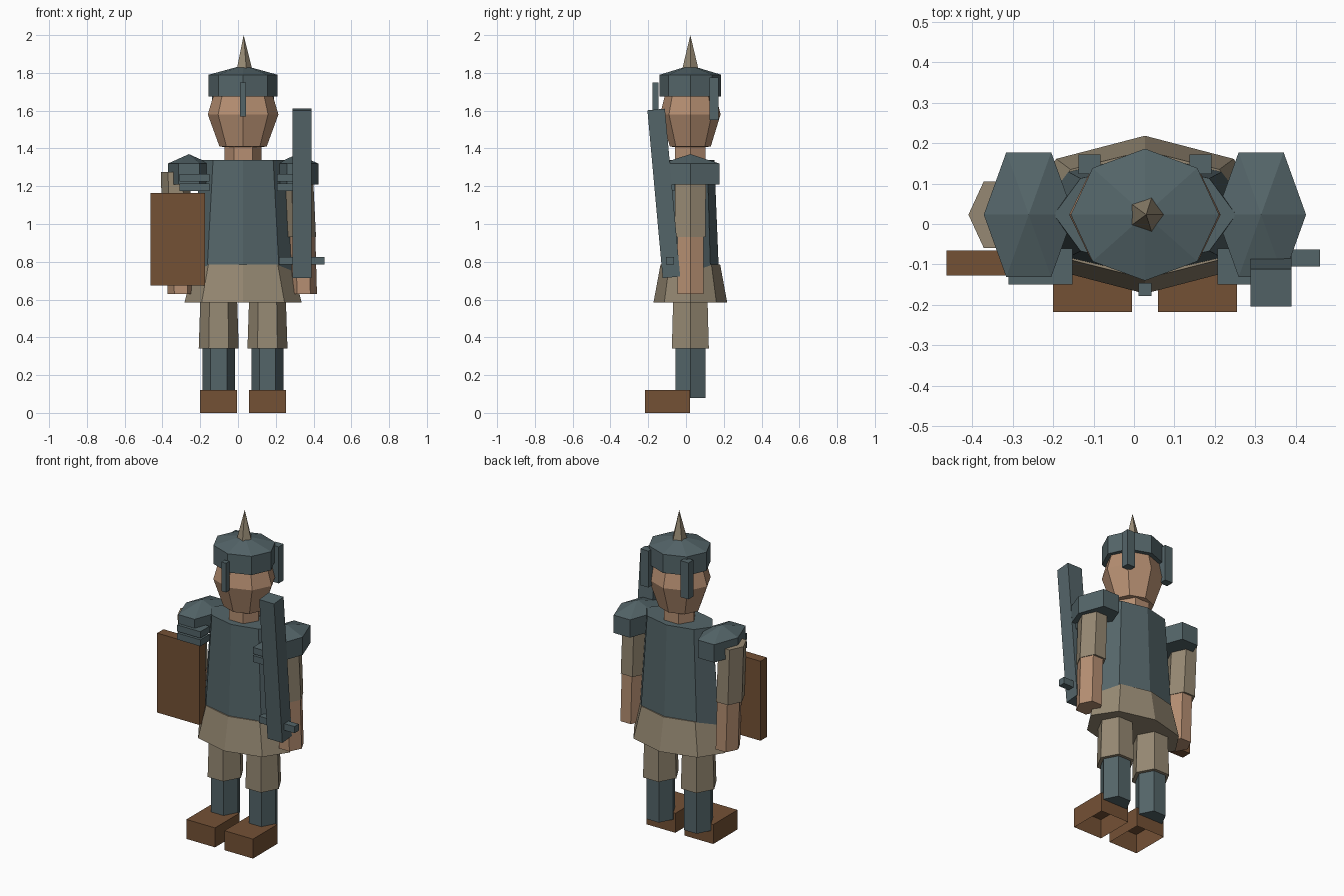
import bpy, bmesh, math
from mathutils import Matrix

if "Cube" in bpy.data.objects:
    bpy.data.objects.remove(bpy.data.objects["Cube"])

CX, CY = 0.027, 0.023   # body axis


def material(name, srgb):
    m = bpy.data.materials.new(name)
    m.diffuse_color = [((c / 255 + 0.055) / 1.055) ** 2.4 for c in srgb] + [1]
    m.use_nodes = True
    m.node_tree.nodes["Principled BSDF"].inputs["Base Color"].default_value = m.diffuse_color
    return m


STEEL = material("dark_steel", (84, 101, 105))
CLOTH = material("tan_cloth", (150, 137, 115))
SKIN = material("skin", (182, 143, 114))
LEATHER = material("brown_leather", (116, 81, 53))


def finish(name, bm, mat):
    bmesh.ops.recalc_face_normals(bm, faces=bm.faces)
    me = bpy.data.meshes.new(name)
    bm.to_mesh(me)
    bm.free()
    me.materials.append(mat)
    ob = bpy.data.objects.new(name, me)
    bpy.context.collection.objects.link(ob)
    return ob


def loft(name, mat, sides, rings):
    """Stacked elliptical rings (x, y, z, rx, ry), bottom to top; rx = 0 makes a point."""
    bm = bmesh.new()
    loops = []
    for x, y, z, rx, ry in rings:
        if rx == 0:
            loops.append([bm.verts.new((x, y, z))])
            continue
        angles = [2 * math.pi * i / sides for i in range(sides)]
        loops.append([bm.verts.new((x + rx * math.cos(a), y + ry * math.sin(a), z)) for a in angles])
    for lo, hi in zip(loops, loops[1:]):
        for i in range(sides):
            j = (i + 1) % sides
            quad = [lo[i % len(lo)], lo[j % len(lo)], hi[j % len(hi)], hi[i % len(hi)]]
            bm.faces.new(list(dict.fromkeys(quad)))
    for end in (loops[0], loops[-1]):
        if len(end) > 2:
            bm.faces.new(end)
    return finish(name, bm, mat)


def box(name, mat, xr, yr, zr, tilt=0, open_bottom=False):
    bm = bmesh.new()
    bmesh.ops.create_cube(bm, size=1)
    if open_bottom:
        bm.normal_update()
        low = [f for f in bm.faces if f.normal.z < -0.5]
        bmesh.ops.delete(bm, geom=low, context='FACES')
    mid = [(r[0] + r[1]) / 2 for r in (xr, yr, zr)]
    size = [r[1] - r[0] for r in (xr, yr, zr)]
    bm.transform(Matrix.Translation(mid) @ Matrix.Rotation(tilt, 4, 'X') @ Matrix.Diagonal(size + [1]))
    return finish(name, bm, mat)


# Head, neck and helmet
loft("head", SKIN, 8, [(CX, CY, 1.40, 0, 0), (CX, CY, 1.41, 0.125, 0.108),
                       (CX, CY, 1.58, 0.187, 0.16), (CX, CY, 1.72, 0.145, 0.125)])
loft("neck", SKIN, 6, [(CX, CY, 1.30, 0.098, 0.093), (CX, CY, 1.43, 0.098, 0.093)])
loft("helmet", STEEL, 8, [(CX, CY, 1.675, 0.183, 0.163), (CX, CY, 1.79, 0.183, 0.163),
                          (CX, CY, 1.84, 0, 0)])
loft("helmet_spike", CLOTH, 5, [(CX + .003, CY, 1.82, 0.045, 0.045), (CX + .003, CY, 2.0, 0, 0)])
box("nose_guard", STEEL, (0.011, 0.043), (-0.178, -0.146), (1.57, 1.75))

# Torso and skirt
loft("breastplate", STEEL, 8, [(CX, CY, 0.72, 0.272, 0.152), (CX, CY, 1.34, 0.225, 0.127)])
loft("skirt", CLOTH, 8, [(CX, CY, 0.585, 0.31, 0.195), (CX, CY, 0.785, 0.26, 0.158)])

# Paired parts
for s, side in ((-1, "left"), (1, "right")):
    def span(a, b):
        return tuple(sorted((CX + s * a, CX + s * b)))

    lx = CX + s * 0.129
    loft("thigh_" + side, CLOTH, 6, [(lx, CY, 0.34, 0.106, 0.113), (lx, CY, 0.70, 0.094, 0.102)])
    loft("greave_" + side, STEEL, 6, [(lx, CY, 0.08, 0.085, 0.092), (lx, CY, 0.42, 0.085, 0.092)])
    box("boot_" + side, LEATHER, span(0.032, 0.227), (-0.217, 0.02), (0, 0.12), open_bottom=True)
    box("neck_guard_" + side, STEEL, span(0.11, 0.164), (0.124, 0.172), (1.55, 1.775))
    px = CX + s * 0.287
    loft("shoulder_plate_" + side, STEEL, 6, [(px, CY, 1.21, 0.111, 0.178),
                                              (px, CY, 1.32, 0.111, 0.178), (px, CY, 1.37, 0, 0)])
    for i, z in enumerate((1.175, 1.225)):
        box(f"shoulder_strip_{side}_{i + 1}", STEEL, span(0.179, 0.337), (-0.15, -0.06), (z, z + 0.04))

# Arms, each leaning its own way: shoulder, elbow and wrist x
for side, xs, xe, xw in (("left", -0.333, -0.318, -0.302), ("right", 0.32, 0.333, 0.348)):
    loft("upper_arm_" + side, CLOTH, 6, [(xe, CY, 0.93, 0.08, 0.093), (xs, CY, 1.275, 0.076, 0.095)])
    loft("forearm_" + side, SKIN, 6, [(xw, CY, 0.63, 0.07, 0.08), (xe + 0.006, CY, 0.945, 0.07, 0.08)])

# Shield and sword
box("shield", LEATHER, (-0.463, -0.175), (-0.127, -0.065), (0.675, 1.165))
box("sword_blade", STEEL, (0.288, 0.389), (-0.164, -0.071), (0.716, 1.608), tilt=math.radians(5.2))
box("sword_guard", STEEL, (0.217, 0.459), (-0.105, -0.063), (0.785, 0.826))
